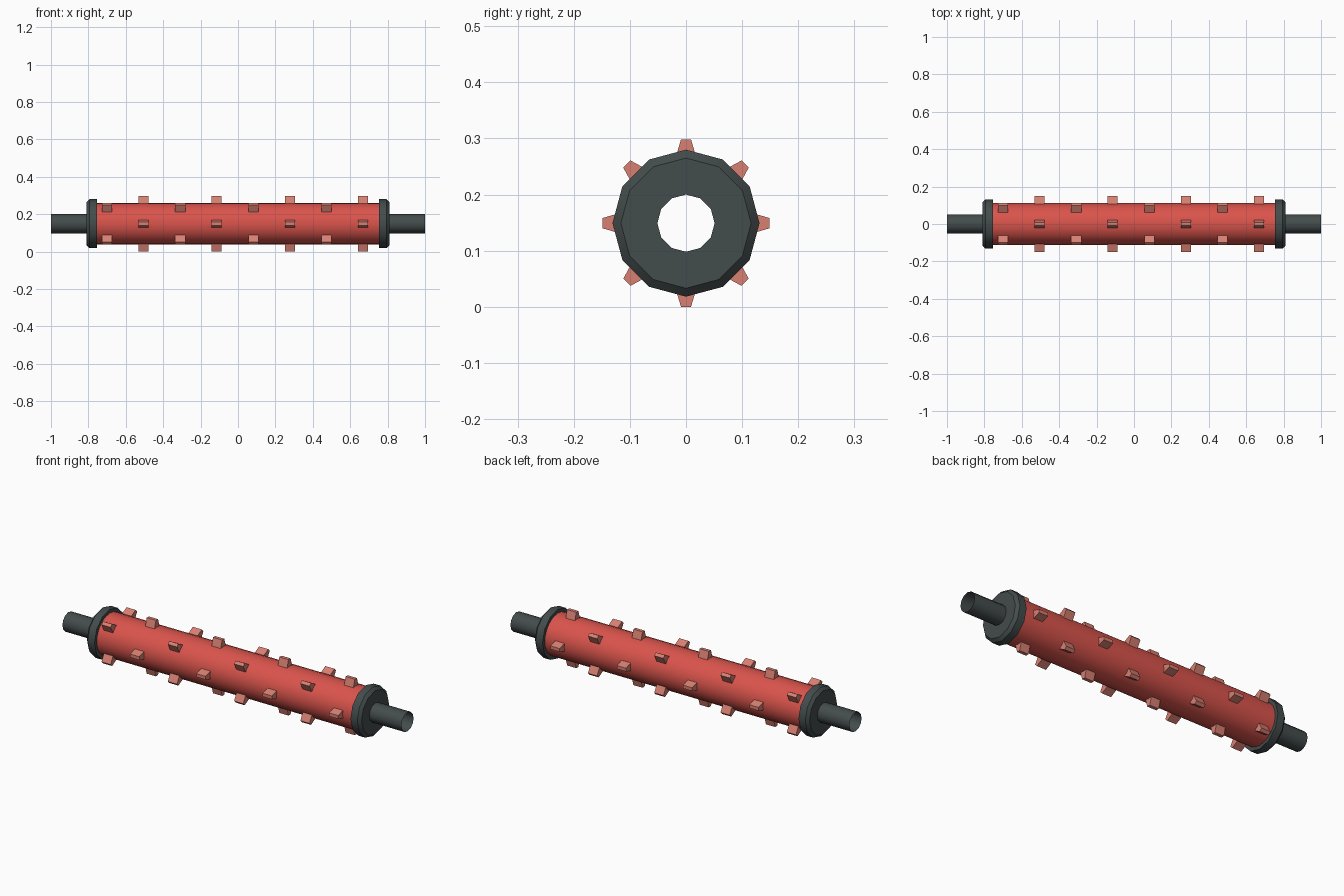
import bpy, bmesh, math
from mathutils import Matrix, Vector

if "Cube" in bpy.data.objects:
    bpy.data.objects.remove(bpy.data.objects["Cube"])

AXIS_Z = 0.149


def srgb(r, g, b):
    f = lambda c: ((c / 255 + 0.055) / 1.055) ** 2.4
    return (f(r), f(g), f(b), 1.0)


def material(name, col):
    m = bpy.data.materials.new(name)
    m.diffuse_color = col
    m.use_nodes = True
    m.node_tree.nodes["Principled BSDF"].inputs["Base Color"].default_value = m.diffuse_color
    return m


red = material("roller red", srgb(218, 84, 76))
pink = material("tooth salmon", srgb(216, 128, 114))
dark = material("end cap grey", srgb(68, 76, 76))


def finish(name, bm, mat, smooth=None):
    me = bpy.data.meshes.new(name)
    bm.to_mesh(me)
    bm.free()
    ob = bpy.data.objects.new(name, me)
    bpy.context.collection.objects.link(ob)
    ob.location.z = AXIS_Z
    me.materials.append(mat)
    if smooth:
        bpy.ops.object.select_all(action='DESELECT')
        ob.select_set(True)
        bpy.context.view_layer.objects.active = ob
        bpy.ops.object.shade_smooth_by_angle(angle=math.radians(smooth))
    return ob


def lathe(name, profile, sides, mat, smooth, flip=False):
    """Open surface of revolution around x from (x, radius) pairs."""
    bm = bmesh.new()
    rings = []
    for x, r in profile:
        rings.append([bm.verts.new((x, r * math.sin(a), r * math.cos(a)))
                      for a in (2 * math.pi * i / sides for i in range(sides))])
    for a, b in zip(rings, rings[1:]):
        for i in range(sides):
            j = (i + 1) % sides
            f = [a[i], a[j], b[j], b[i]]
            bm.faces.new(f if flip else f[::-1])
    bm.normal_update()
    return finish(name, bm, mat, smooth)


# Roller drum
lathe("drum", [(-0.76, 0.111), (0.76, 0.111)], 24, red, 35, True)

# End caps with hollow axle stubs
for side, label in ((-1, "left"), (1, "right")):
    prof = [(1.0, 0.051), (0.81, 0.051), (0.81, 0.116),
            (0.795, 0.131), (0.755, 0.131), (0.755, 0.108)]
    lathe(label + "_end_cap", [(side * x, r) for x, r in prof], 12, dark, 35, side < 0)

# Tapered teeth in eight staggered rows
bm = bmesh.new()
for row in range(8):
    rot = Matrix.Rotation(row * math.pi / 4, 4, 'X')
    start = -0.70 if row % 2 else -0.505
    for k in range(4):
        cx = start + 0.391 * k
        ends = []
        for x in (cx - 0.027, cx + 0.027):
            ends.append([bm.verts.new(rot @ Vector((x, y, z))) for y, z in
                         ((-0.022, 0.105), (0.022, 0.105), (0.009, 0.149), (-0.009, 0.149))])
        a, b = ends
        bm.faces.new(a[::-1])
        bm.faces.new(b)
        for i in range(4):
            j = (i + 1) % 4
            bm.faces.new((a[i], a[j], b[j], b[i]))
bmesh.ops.recalc_face_normals(bm, faces=bm.faces)
finish("teeth", bm, pink)
